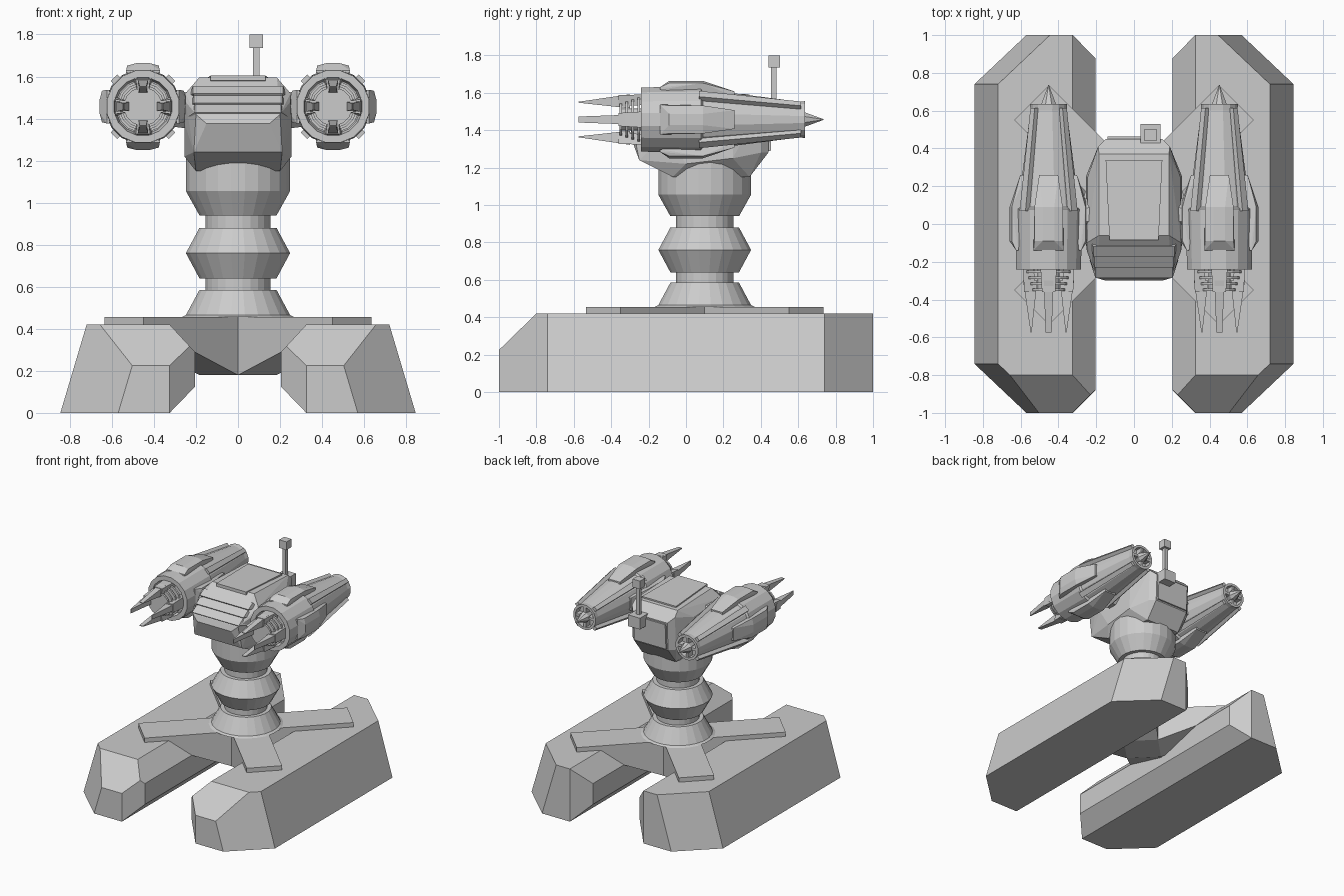
import bpy, bmesh, math
from mathutils import Matrix, Vector

if "Cube" in bpy.data.objects:
    bpy.data.objects.remove(bpy.data.objects["Cube"])


def finish(name, bm, M=Matrix()):
    bmesh.ops.transform(bm, matrix=M, verts=bm.verts)
    bmesh.ops.recalc_face_normals(bm, faces=bm.faces)
    me = bpy.data.meshes.new(name)
    bm.to_mesh(me)
    bm.free()
    ob = bpy.data.objects.new(name, me)
    bpy.context.collection.objects.link(ob)
    return ob


def hull(name, pts, M=Matrix(), mirror=True):
    """Convex solid through the points, mirrored in local x."""
    if mirror:
        pts = list(pts) + [(-x, y, z) for x, y, z in pts]
    bm = bmesh.new()
    for p in pts:
        bm.verts.new(p)
    bmesh.ops.remove_doubles(bm, verts=bm.verts, dist=1e-5)
    res = bmesh.ops.convex_hull(bm, input=bm.verts)
    junk = {g for g in res["geom_interior"] + res["geom_unused"] if isinstance(g, bmesh.types.BMVert)}
    bmesh.ops.delete(bm, geom=list(junk), context='VERTS')
    bmesh.ops.dissolve_limit(bm, angle_limit=0.02, verts=bm.verts, edges=bm.edges)
    return finish(name, bm, M)


def box(name, x, y, z, M=Matrix()):
    return hull(name, [(a, b, c) for a in x for b in y for c in z], M, False)


def lathe(name, prof, n, M=Matrix()):
    """Revolve (radius, height) points about local z."""
    bm = bmesh.new()
    rings = [[bm.verts.new((r * math.cos(math.tau * (i + .5) / n),
                            r * math.sin(math.tau * (i + .5) / n), h)) for i in range(n)]
             for r, h in prof]
    for a, b in zip(rings, rings[1:]):
        for i in range(n):
            j = (i + 1) % n
            bm.faces.new((a[i], a[j], b[j], b[i]))
    bm.faces.new(rings[0])
    bm.faces.new(rings[-1])
    return finish(name, bm, M)


# Base pontoons: extruded section trimmed by end planes
def pontoon(name, s):
    sec = [(.325, 0), (.845, 0), (.72, .42), (.325, .42), (.205, .29), (.205, .124)]
    bm = bmesh.new()
    f = bm.faces.new([bm.verts.new((x, -1, z)) for x, z in sec])
    ext = bmesh.ops.extrude_face_region(bm, geom=[f])
    bmesh.ops.translate(bm, vec=(0, 2, 0), verts=[v for v in ext["geom"] if isinstance(v, bmesh.types.BMVert)])
    cuts = [((0, -1, .225), (1, -1, .225), (0, -.8, .42))]
    for e in (-1, 1):
        cuts += [((.845, .74 * e, 0), (.72, .74 * e, .42), (.57, e, 0)),
                 ((.205, .88 * e, 0), (.205, .88 * e, 1), (.325, e, 0))]
    centre = Vector((.5, 0, .2))
    for cut in cuts:
        a, b, c = map(Vector, cut)
        n = (b - a).cross(c - a).normalized()
        if n.dot(centre - a) > 0:
            n = -n
        bmesh.ops.bisect_plane(bm, geom=bm.verts[:] + bm.edges[:] + bm.faces[:],
                               plane_co=a, plane_no=n, clear_outer=True)
        bmesh.ops.holes_fill(bm, edges=[e for e in bm.edges if e.is_boundary])
    finish(name, bm, Matrix.Diagonal((s, 1, 1, 1)))


pontoon("pontoon_right", 1)
pontoon("pontoon_left", -1)

# Four diagonal legs tying the column to the pontoons
for k in range(4):
    M = Matrix.Translation((0, .1, 0)) @ Matrix.Rotation(math.radians(45 + 90 * k), 4, 'Z')
    hull("cross_leg", [(.13, s, z) for s, z in
                       [(0, .18), (.13, .18), (.767, .42), (.767, .455), (0, .455)]], M)

# Turned column
lathe("column", [(.27, .455), (.25, .465), (.185, .585), (.155, .585), (.155, .64), (.185, .64),
                 (.25, .76), (.185, .88), (.155, .88), (.155, .94), (.185, .94), (.25, 1.055),
                 (.25, 1.26)], 24, Matrix.Translation((0, .1, 0)))

# Head
hull("head", [(.185, .37, 1.58), (.185, -.06, 1.595), (.245, .25, 1.5), (.25, -.1, 1.52),
              (.19, .41, 1.54), (.15, .45, 1.5), (.15, .44, 1.28), (.19, .40, 1.28),
              (.25, -.14, 1.48), (.2, -.285, 1.42), (.15, -.3, 1.376), (.255, -.1, 1.38),
              (.21, -.25, 1.24), (.2, -.07, 1.15), (.255, 0, 1.22), (.255, .25, 1.25),
              (.15, .34, 1.15)])
hull("roof_panel", [(.15, .34, 1.592), (.15, .34, 1.56), (.13, -.085, 1.604), (.13, -.085, 1.58)])
hull("rear_panel", [(.14, .463, 1.49), (.14, .43, 1.49), (.14, .453, 1.29), (.14, .43, 1.29)])
for i in range(3):
    y, z = -.12 - .055 * i, 1.55 - .045 * i
    hull("brow_slat", [(.215 - .005 * i, y, z + .005), (.215 - .005 * i, y - .055, z - .03),
                       (.235, y + .04, z - .05), (.2, y - .04, z - .05)])

# Antenna
box("antenna_bracket", (.035, .14), (.4, .53), (1.43, 1.52))
box("antenna_pole", (.072, .102), (.455, .485), (1.5, 1.74))
box("antenna_head", (.055, .12), (.44, .502), (1.735, 1.8))

# Twin guns
for side, cx in (("right", .452), ("left", -.452)):
    T = Matrix.Translation((cx, 0, 1.457))
    L = T @ Matrix.Rotation(math.radians(-90), 4, 'X')
    lathe("gun_body_" + side,
          [(.02, -.2), (.13, -.2), (.14, -.24), (.175, -.24), (.18, .08), (.165, .09), (.098, .6),
           (.1, .635), (.08, .635), (.08, .58), (.01, .58)], 16, L)
    core = [(.05, -.15)]
    for i in range(4):
        y, r = -.245 - .032 * i, .125 - .011 * i
        core = [(.06, y), (r, y), (r, y - .015), (.06, y - .015)][::-1] + core
    lathe("gun_core_" + side, core, 16, L)
    lathe("tail_spike_" + side, [(.03, .57), (.042, .635), (.002, .735)], 8, L)
    for k in range(4):
        R = T @ Matrix.Rotation(math.radians(90 * k), 4, 'Y')
        D = T @ Matrix.Rotation(math.radians(90 * k + 45), 4, 'Y')
        # Armour plate
        hull("armour_plate_" + side,
             [(.08, -.14, .16), (.08, -.14, .172), (.075, -.09, .195), (.03, -.09, .207),
              (.075, .09, .195), (.03, .09, .207), (.05, .26, .15), (.05, .26, .12)], R)
        # Muzzle prong, wide root and narrow needle
        hull("prong_root_" + side,
             [(.045, -.2, .135), (.035, -.2, .08), (.035, -.36, .13), (.025, -.36, .07)], R)
        hull("prong_tip_" + side,
             [(.026, -.3, .135), (.022, -.3, .06), (.016, -.575, .095), (.016, -.575, .09)], R)
        # Diagonal rail along the tapered tail
        hull("tail_rail_" + side,
             [(.022, .07, .195), (.022, .07, .14), (.016, .615, .12), (.016, .615, .085)], D)
        # Tail vane
        box("tail_vane_" + side, (-.01, .01), (.57, .632), (.02, .088), R)
    # Mount joining the gun to the head
    s = 1 if cx > 0 else -1
    lathe("gun_mount_" + side, [(.1, .2), (.085, .31)], 8,
          Matrix.Translation((0, .05, 1.44)) @ Matrix.Rotation(math.radians(90 * s), 4, 'Y'))
